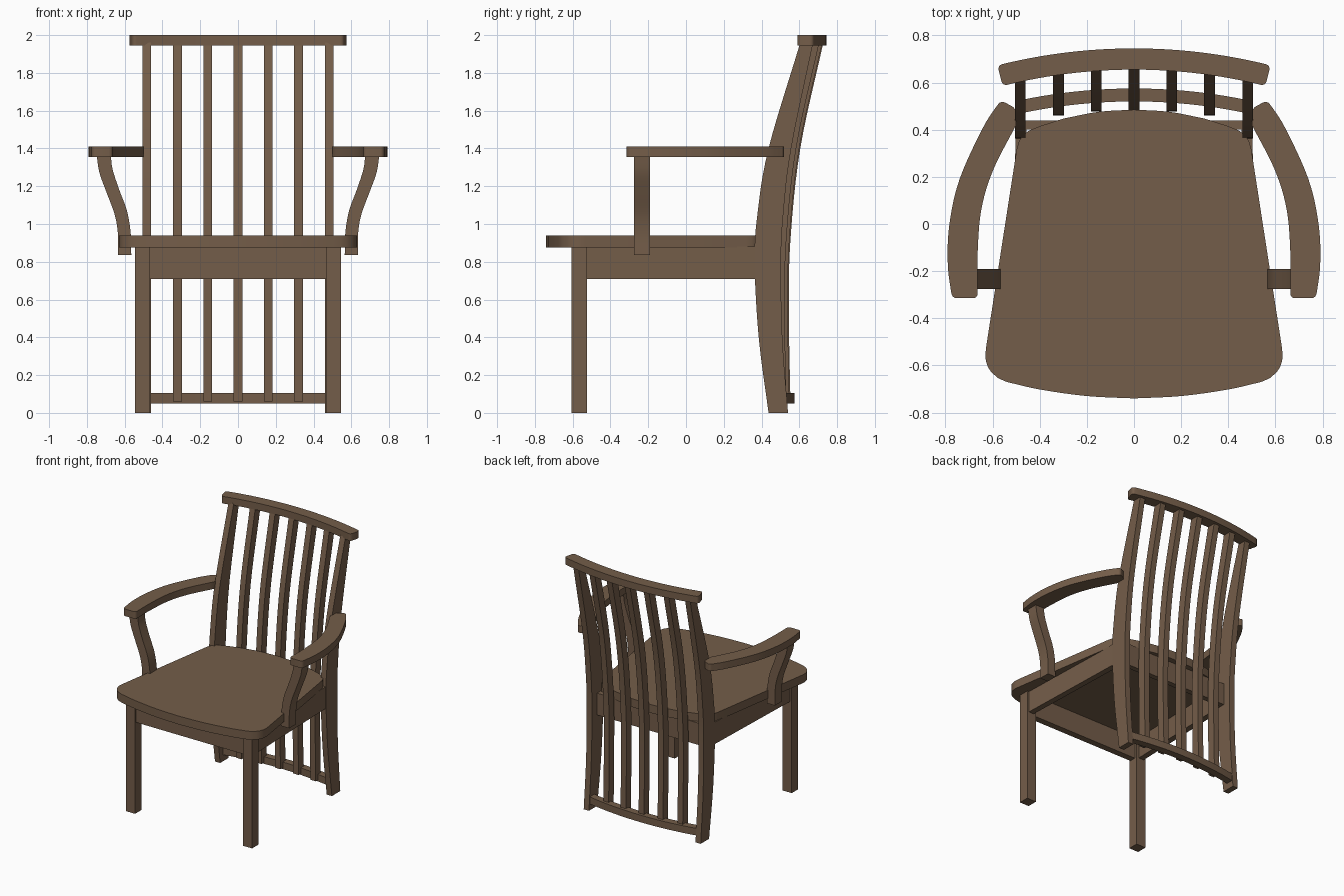
import bpy, bmesh, math
from mathutils import Vector

if "Cube" in bpy.data.objects:
    bpy.data.objects.remove(bpy.data.objects["Cube"])

wood = bpy.data.materials.new("brown_wood")
wood.diffuse_color = (0.175, 0.11, 0.067, 1)
wood.use_nodes = True
wood.node_tree.nodes["Principled BSDF"].inputs["Base Color"].default_value = wood.diffuse_color


def smooth(pts, n=6):
    """Catmull-Rom curve through 2D points."""
    p = [Vector(q) for q in pts]
    p = [2 * p[0] - p[1]] + p + [2 * p[-1] - p[-2]]
    out = []
    for i in range(1, len(p) - 2):
        a, b, c, d = p[i - 1:i + 3]
        for k in range(n):
            t = k / n
            out.append(0.5 * (2 * b + (c - a) * t + (2 * a - 5 * b + 4 * c - d) * t * t
                              + (3 * b - a - 3 * c + d) * t ** 3))
    return [tuple(v) for v in out] + [tuple(p[-2])]


def prism(name, outline, axis, lo, hi, mirror=1, rounding=0):
    """Extrude a 2D outline along an axis; the outline lies in the other two axes."""
    def place(u, v, w):
        x, y, z = {'x': (w, u, v), 'y': (u, w, v), 'z': (u, v, w)}[axis]
        return Vector((x * mirror, y, z))
    bm = bmesh.new()
    face = bm.faces.new([bm.verts.new(place(u, v, lo)) for u, v in outline])
    if rounding:
        n, corners = len(outline), []
        loop = list(face.verts)
        for i, v in enumerate(loop):
            a, b = v.co - loop[i - 1].co, loop[(i + 1) % n].co - v.co
            if a.angle(b) > math.radians(50):
                corners.append(v)
        bmesh.ops.bevel(bm, geom=corners, offset=rounding, segments=4,
                        profile=0.5, affect='VERTICES')
    ext = bmesh.ops.extrude_face_region(bm, geom=list(bm.faces))
    bmesh.ops.translate(bm, verts=[g for g in ext['geom'] if isinstance(g, bmesh.types.BMVert)],
                        vec=place(0, 0, hi) - place(0, 0, lo))
    bmesh.ops.recalc_face_normals(bm, faces=bm.faces)
    me = bpy.data.meshes.new(name)
    bm.to_mesh(me)
    bm.free()
    me.materials.append(wood)
    ob = bpy.data.objects.new(name, me)
    bpy.context.collection.objects.link(ob)
    bpy.ops.object.select_all(action='DESELECT')
    ob.select_set(True)
    bpy.context.view_layer.objects.active = ob
    bpy.ops.object.shade_smooth_by_angle(angle=math.radians(30))
    return ob


def rect(u0, u1, v0, v1):
    return [(u0, v0), (u1, v0), (u1, v1), (u0, v1)]


R = 2.37  # plan radius of the curved back


def arc_bar(back, depth, half):
    """Plan outline of a curved bar whose rear middle is at y = back."""
    angles = [half * (i / 12 - 1) for i in range(25)]
    return ([(R * math.sin(a), back - R + R * math.cos(a)) for a in angles] +
            [((R - depth) * math.sin(a), back - R + (R - depth) * math.cos(a))
             for a in reversed(angles)])


# Seat board
half = (smooth([(0, -.74), (.2, -.73), (.4, -.702), (.54, -.67)], 4)
        + smooth([(.575, -.655), (.612, -.62), (.63, -.57), (.627, -.52)], 3)
        + smooth([(.497, .32), (.483, .36), (.45, .393), (.4, .415)], 3)
        + smooth([(.3, .447), (.15, .476), (0, .485)], 4))
prism("seat", half + [(-x, y) for x, y in reversed(half[1:-1])], 'z', .875, .94)

# Curved top rail and low back stretcher
prism("top_rail", arc_bar(.745, .09, .247), 'z', 1.945, 2.0, rounding=.02)
prism("back_stretcher", arc_bar(.575, .055, .2), 'z', .05, .105)

# Curved back slats, set along the arc
front = [(.49, .06), (.483, .5), (.488, .9), (.54, 1.4), (.66, 1.96)]
rear = [(.553, .06), (.545, .5), (.552, .9), (.605, 1.4), (.727, 1.96)]
profile = smooth(front) + smooth(rear)[::-1]
for i in range(-2, 3):
    x = i * .16
    drop = R - math.sqrt(R * R - x * x)
    prism("back_slat", [(y - drop, z) for y, z in profile], 'x', x - .023, x + .023)

# Front and back aprons
prism("front_apron", rect(-.47, .47, -.595, -.545), 'z', .71, .88)
prism("back_apron", rect(-.47, .47, .40, .44), 'z', .71, .88)

post_profile = (smooth([(.437, 0), (.385, .4), (.363, .8), (.378, 1.05), (.437, 1.4), (.605, 1.96)])
                + smooth([(.54, 0), (.51, .4), (.503, .8), (.515, 1.05), (.557, 1.4), (.673, 1.96)])[::-1])
arm_outline = (smooth([(.565, .525), (.64, .41), (.74, .19), (.783, 0), (.79, -.17), (.772, -.315)])
               + smooth([(.663, -.315), (.664, -.14), (.648, .06), (.597, .23), (.50, .42)])
               + [(.50, .49)])
support = (smooth([(.565, .835), (.568, .95), (.588, 1.07), (.632, 1.19), (.664, 1.29), (.673, 1.36)])
           + smooth([(.635, .835), (.636, .95), (.653, 1.05), (.697, 1.17), (.733, 1.27), (.748, 1.36)])[::-1])

for s, side in ((1, "right"), (-1, "left")):
    prism("back_post_" + side, post_profile, 'x', .46, .505, s)
    prism("front_leg_" + side, rect(.465, .545, -.605, -.525), 'z', 0, .878, s)
    prism("side_apron_" + side, [(.53, -.53), (.50, .42), (.455, .42), (.485, -.53)],
          'z', .71, .88, s)
    prism("armrest_" + side, arm_outline, 'z', 1.355, 1.41, s, rounding=.02)
    prism("arm_support_" + side, support, 'y', -.275, -.19, s)
